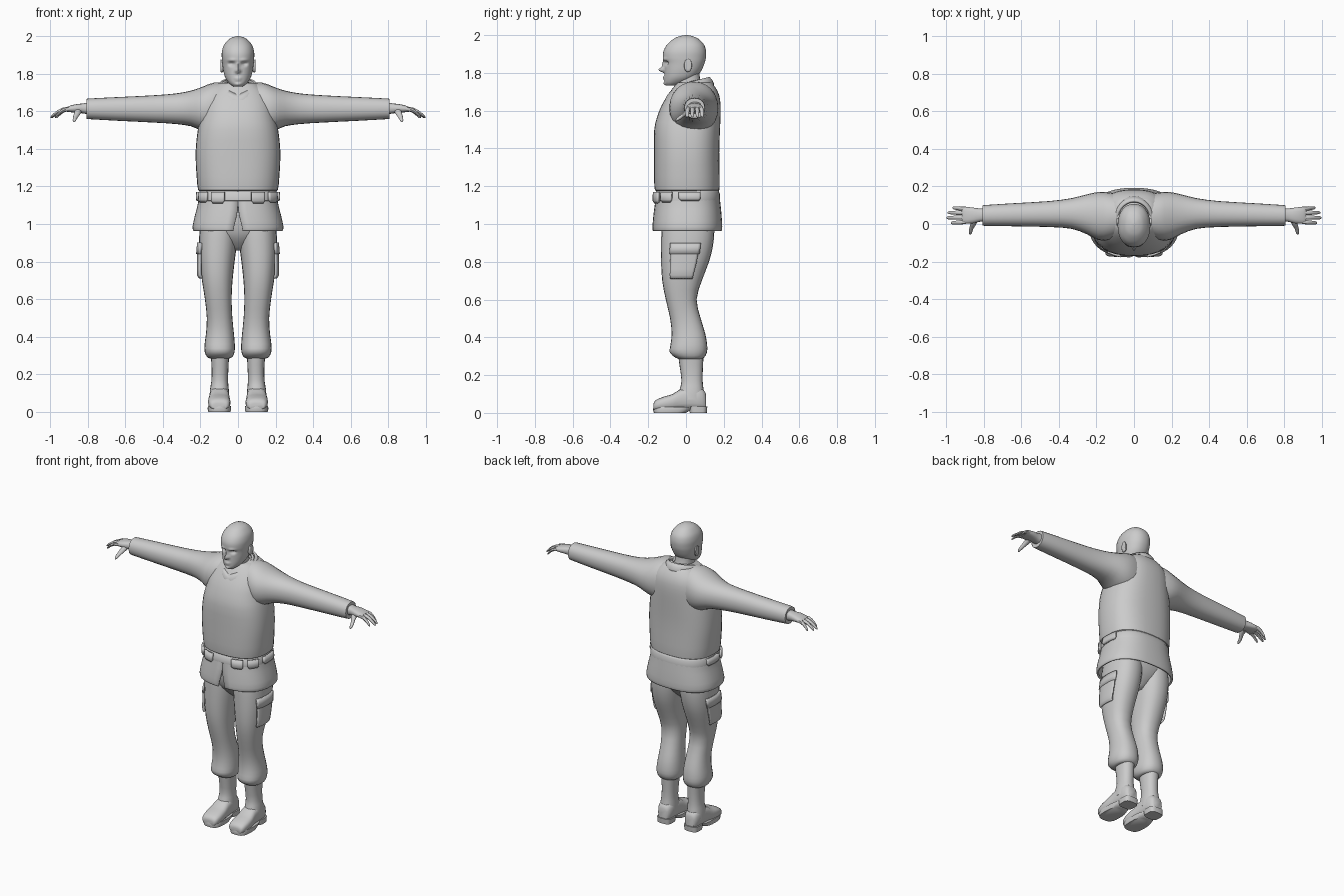
import bpy, bmesh
from math import sin, cos, pi, copysign, radians
from mathutils import Vector

AXES = {'x': (1, 2, 0), 'y': (0, 2, 1), 'z': (0, 1, 2)}


def spow(v, p):
    return copysign(abs(v) ** p, v)


def smooth_rings(rings, sub):
    """Catmull-Rom interpolation between cross-sections."""
    out = []
    for i in range(len(rings) - 1):
        p0, p1, p2, p3 = (rings[max(0, min(len(rings) - 1, k))] for k in (i - 1, i, i + 1, i + 2))
        for s in range(sub):
            t = s / sub
            out.append([0.5 * (2 * b + (c - a) * t + (2 * a - 5 * b + 4 * c - d) * t * t
                               + (3 * b - a - 3 * c + d) * t ** 3)
                        for a, b, c, d in zip(p0, p1, p2, p3)])
    return out + [list(rings[-1])]


def finish(name, bm, mirror=False, thick=0, angle=45):
    bmesh.ops.recalc_face_normals(bm, faces=bm.faces)
    mesh = bpy.data.meshes.new(name)
    bm.to_mesh(mesh)
    bm.free()
    ob = bpy.data.objects.new(name, mesh)
    bpy.context.collection.objects.link(ob)
    bpy.ops.object.select_all(action='DESELECT')
    ob.select_set(True)
    bpy.context.view_layer.objects.active = ob
    bpy.ops.object.shade_smooth_by_angle(angle=radians(angle))
    if thick:
        m = ob.modifiers.new('thickness', 'SOLIDIFY')
        m.thickness, m.offset = thick, 0
    if mirror:
        ob.modifiers.new('mirror', 'MIRROR')
    return ob


def loft(name, rings, axis='z', n=2.3, seg=24, sub=2, arcs=None, sculpt=(), **kw):
    """Rings are (position, a_min, a_max, b_min, b_max) superellipses; arcs leave them open."""
    bm = bmesh.new()
    ia, ib, ip = AXES[axis]
    loops = []
    if arcs:
        rings = [list(r) + list(a) for r, a in zip(rings, arcs)]
    for r in smooth_rings(rings, sub):
        t0, t1 = r[5:7] if arcs else (0, 2 * pi)
        loop = []
        for k in range(seg + 1 if arcs else seg):
            t = t0 + (t1 - t0) * k / seg
            co = [0, 0, 0]
            co[ia] = (r[1] + r[2]) / 2 + (r[2] - r[1]) / 2 * spow(sin(t), 2 / n)
            co[ib] = (r[3] + r[4]) / 2 - (r[4] - r[3]) / 2 * spow(cos(t), 2 / n)
            co[ip] = r[0]
            v = Vector(co)
            for centre, size, push in sculpt:
                d = Vector((abs(v.x), v.y, v.z)) - Vector(centre)
                q = sum((d[i] / size[i]) ** 2 for i in range(3))
                if q < 1:
                    v = v + Vector(push) * (1 - q) ** 2
            loop.append(bm.verts.new(v))
        loops.append(loop)
    for lo, hi in zip(loops, loops[1:]):
        for k in range(seg):
            j = (k + 1) % len(lo)
            bm.faces.new((lo[k], lo[j], hi[j], hi[k]))
    if not arcs:
        bm.faces.new(loops[0])
        bm.faces.new(loops[-1])
    return finish(name, bm, **kw)


def sym(*rings):
    return [(z, -h, h, b0, b1) for z, h, b0, b1 in rings]


# Head with sculpted nose, brow, eye sockets, lips and chin
loft('head', sym((1.733, .026, -.104, -.05), (1.748, .046, -.113, .0), (1.775, .066, -.114, .05),
                 (1.81, .077, -.114, .08), (1.85, .083, -.115, .098), (1.88, .086, -.122, .105),
                 (1.915, .086, -.119, .106), (1.95, .076, -.1, .095), (1.98, .052, -.066, .066),
                 (1.994, .028, -.034, .036), (2.0, .005, -.004, .008)),
     n=2.2, seg=56, sub=5, angle=60, sculpt=(
         ((0, -.115, 1.815), (.02, .05, .018), (0, -.03, 0)),
         ((0, -.115, 1.835), (.013, .05, .04), (0, -.014, 0)),
         ((.034, -.105, 1.853), (.024, .05, .017), (0, .018, 0)),
         ((.032, -.11, 1.872), (.035, .05, .013), (0, -.006, 0)),
         ((0, -.115, 1.777), (.03, .05, .008), (0, -.009, 0)),
         ((0, -.115, 1.766), (.026, .05, .007), (0, -.008, 0)),
         ((0, -.11, 1.742), (.025, .05, .015), (0, -.008, 0))))

# Ears
loft('ears', [(.076, -.006, .022, 1.815, 1.865), (.086, -.01, .03, 1.805, 1.872),
              (.093, -.006, .03, 1.81, 1.875), (.094, .004, .02, 1.825, 1.86)],
     axis='x', seg=14, mirror=True)

# Neck
loft('neck', sym((1.62, .078, -.06, .11), (1.70, .062, -.05, .095), (1.76, .057, -.055, .075),
                 (1.82, .055, -.04, .07)))


# Collars: bands that drop toward the front
def collar(name, hx, y0, y1, low, high, rise, flare):
    bm = bmesh.new()
    seg, rows = 28, []
    for u in (0, .35, .7, 1):
        row = []
        for k in range(seg):
            t = 2 * pi * k / seg
            back = ((1 - cos(t)) / 2) ** .55
            s = 1 + flare * (1 - u) + .08 * sin(pi * u)
            z = low + (high - low) * u + rise * back
            row.append(bm.verts.new((hx * s * sin(t), (y0 + y1) / 2 - (y1 - y0) / 2 * s * cos(t), z)))
        rows.append(row)
    for lo, hi in zip(rows, rows[1:]):
        for k in range(seg):
            j = (k + 1) % seg
            bm.faces.new((lo[k], lo[j], hi[j], hi[k]))
    finish(name, bm, thick=.012)


collar('outer_collar', .09, -.085, .12, 1.635, 1.685, .09, .22)
collar('inner_collar', .074, -.07, .1, 1.66, 1.705, .065, .12)

# Vest
loft('vest', sym((1.178, .196, -.15, .165), (1.18, .212, -.165, .177), (1.25, .22, -.169, .178),
                 (1.38, .226, -.169, .176), (1.5, .214, -.168, .18), (1.57, .198, -.152, .183),
                 (1.63, .188, -.128, .183), (1.68, .17, -.098, .176), (1.72, .14, -.07, .158),
                 (1.75, .1, -.045, .135)), n=2.5, seg=36)

# Sleeves
loft('sleeves', [(.04, -.06, .15, 1.48, 1.755), (.13, -.085, .168, 1.48, 1.752),
                 (.19, -.085, .17, 1.495, 1.73), (.25, -.055, .158, 1.52, 1.71),
                 (.33, -.026, .138, 1.532, 1.695), (.45, -.016, .122, 1.54, 1.685),
                 (.65, -.012, .11, 1.55, 1.675), (.79, -.01, .101, 1.558, 1.668),
                 (.803, -.008, .099, 1.56, 1.666)], axis='x', n=2.2, mirror=True)

# Hands: palm, four drooping fingers and thumb
loft('palms', [(.78, .012, .084, 1.578, 1.652), (.82, .012, .082, 1.588, 1.642),
               (.86, .003, .088, 1.592, 1.638), (.9, .002, .091, 1.596, 1.628),
               (.915, .006, .088, 1.598, 1.62)], axis='x', n=2.6, seg=16, mirror=True)
for finger, (y, tip) in enumerate(((.011, .975), (.035, .998), (.059, .992), (.081, .965))):
    rings = []
    for u, r, z in ((0, .011, 1.612), (.35, .0115, 1.608), (.65, .01, 1.594), (.92, .008, 1.574), (1, .003, 1.568)):
        x = .895 + (tip - .895) * u
        yy = y + (y - .047) * .15 * u
        rings.append((x, yy - r, yy + r, z - r, z + r))
    loft('fingers_%d' % finger, rings, axis='x', n=2, seg=8, mirror=True)
loft('thumbs', [(-.055, .867, .875, 1.543, 1.551), (-.048, .862, .88, 1.544, 1.562),
                (-.025, .854, .878, 1.556, 1.58), (.0, .838, .872, 1.575, 1.606),
                (.03, .83, .87, 1.585, 1.625)], axis='y', n=2, seg=10, mirror=True)

# Jacket skirt, split at the front
loft('jacket_skirt', sym((1.185, .198, -.148, .168), (1.11, .207, -.158, .176),
                         (1.05, .222, -.166, .182), (.985, .236, -.172, .186), (.965, .232, -.17, .183)),
     n=2.5, seg=44, thick=.012,
     arcs=[(g, 2 * pi - g) for g in (.0005, .0005, .01, .05, .06)])

# Belt and pouches
loft('belt', sym((1.12, .203, -.158, .172), (1.125, .212, -.167, .18),
                 (1.16, .212, -.167, .18), (1.18, .2, -.15, .168)), n=2.5, seg=36, sub=1)
for label, a0, a1, z0 in (('front', .25, .62, 1.112), ('side', .78, 1.2, 1.118), ('hip', 1.4, 1.9, 1.125)):
    loft(label + '_pouches', sym((z0, .214, -.168, .18), (z0 + .012, .218, -.175, .182),
                                 (1.17, .216, -.173, .181)),
         n=2.5, seg=8, sub=1, arcs=[(a0 + .05, a1 - .05), (a0, a1), (a0, a1)], thick=.014, mirror=True)

# Trousers: hips and legs
loft('trouser_hips', sym((.86, .03, -.05, .06), (.9, .09, -.09, .1), (.95, .17, -.122, .135),
                         (1.02, .196, -.135, .155), (1.12, .19, -.14, .16)), n=2.4)
loft('trouser_legs', [(.285, .045, .15, -.035, .075), (.292, .03, .165, -.055, .095),
                      (.32, .018, .177, -.086, .111), (.36, .017, .178, -.082, .112),
                      (.42, .022, .17, -.076, .102), (.5, .03, .166, -.084, .078),
                      (.6, .034, .176, -.107, .056), (.7, .029, .192, -.126, .084),
                      (.8, .018, .204, -.132, .122), (.88, .008, .208, -.132, .142),
                      (.96, .003, .205, -.13, .15), (1.05, .003, .195, -.12, .145)], mirror=True)

# Thigh pockets and their flaps
loft('thigh_pockets', [(.715, .035, .203, -.126, .092), (.73, .03, .212, -.132, .1),
                       (.8, .022, .213, -.136, .125), (.88, .01, .212, -.134, .144)],
     seg=10, arcs=[(1.0, 2.0)] * 4, thick=.012, mirror=True)
loft('pocket_flaps', [(.84, .014, .217, -.138, .138), (.9, .006, .212, -.134, .146)],
     seg=10, arcs=[(.95, 2.05)] * 2, thick=.012, mirror=True)

# Boots: shaft, foot, sole and heel
loft('boot_shafts', [(.07, .047, .152, -.05, .1), (.12, .049, .149, -.035, .094),
                     (.17, .053, .141, -.024, .088), (.25, .05, .141, -.034, .09),
                     (.33, .046, .148, -.045, .095)], seg=20, mirror=True)
loft('boot_feet', [(-.172, .065, .135, .015, .045), (-.163, .048, .15, .012, .066),
                   (-.12, .04, .159, .012, .085), (-.07, .042, .158, .014, .1),
                   (-.03, .046, .152, .016, .125), (.03, .048, .15, .016, .14),
                   (.085, .053, .145, .014, .13), (.106, .07, .13, .016, .1)],
     axis='y', n=2.8, seg=20, mirror=True)
loft('boot_soles', [(0, .04, .158, -.17, .0), (.018, .036, .162, -.175, .03), (.03, .038, .16, -.172, .04)],
     n=3, sub=1, mirror=True)
loft('boot_heels', [(0, .052, .148, .02, .11), (.035, .048, .15, .015, .113)], n=3.5, sub=1, mirror=True)
